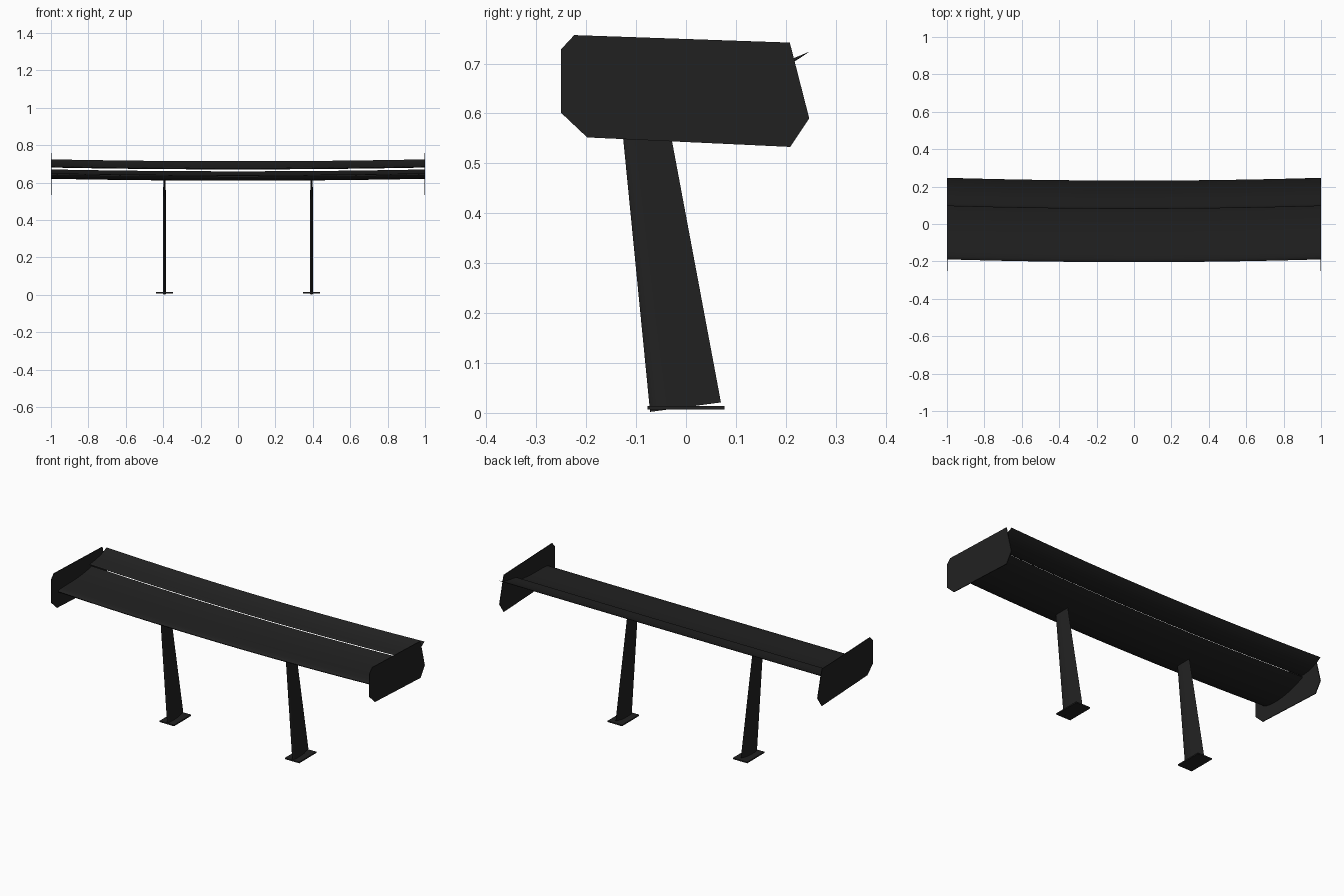
import bpy, bmesh, math

if "Cube" in bpy.data.objects:
    bpy.data.objects.remove(bpy.data.objects["Cube"])

def material(name, v):
    m = bpy.data.materials.new(name)
    m.diffuse_color = (v, v, v, 1)
    m.use_nodes = True
    m.node_tree.nodes["Principled BSDF"].inputs["Base Color"].default_value = m.diffuse_color
    return m

CARBON = material("carbon black", 0.0155)

def finish(name, bm, smooth=False):
    bmesh.ops.recalc_face_normals(bm, faces=bm.faces)
    me = bpy.data.meshes.new(name)
    bm.to_mesh(me)
    bm.free()
    me.materials.append(CARBON)
    ob = bpy.data.objects.new(name, me)
    bpy.context.collection.objects.link(ob)
    if smooth:
        bpy.ops.object.select_all(action='DESELECT')
        ob.select_set(True)
        bpy.context.view_layer.objects.active = ob
        bpy.ops.object.shade_smooth_by_angle(angle=math.radians(40))
    return ob

def loft(name, rings, smooth=True):
    """Skin a list of equal closed rings and cap both ends."""
    bm = bmesh.new()
    vs = [[bm.verts.new(p) for p in r] for r in rings]
    n = len(rings[0])
    for a, b in zip(vs, vs[1:]):
        for i in range(n):
            j = (i + 1) % n
            bm.faces.new((a[i], a[j], b[j], b[i]))
    bm.faces.new(vs[0])
    bm.faces.new(vs[-1])
    return finish(name, bm, smooth)

def half_thickness(t):
    return 5 * (0.2969 * math.sqrt(t) - 0.126 * t - 0.3516 * t**2 + 0.2843 * t**3 - 0.1015 * t**4)

def airfoil(a, b, c, thick, n=14):
    """Closed section around the quadratic camber curve a-b-c in (y, z)."""
    upper, lower = [], []
    for i in range(n + 1):
        t = (1 - math.cos(math.pi * i / n)) / 2
        p = [(1-t)**2 * a[k] + 2*t*(1-t) * b[k] + t*t * c[k] for k in (0, 1)]
        d = [(1-t) * (b[k]-a[k]) + t * (c[k]-b[k]) for k in (0, 1)]
        l = math.hypot(*d)
        h = half_thickness(t) * thick
        upper.append((p[0] - d[1]/l*h, p[1] + d[0]/l*h))
        lower.append((p[0] + d[1]/l*h, p[1] - d[0]/l*h))
    return upper + lower[-1:0:-1]

def wing(name, section):
    # The span bows backwards and upwards towards the tips
    rings = []
    for i in range(21):
        x = -0.998 + 1.996 * i / 20
        rings.append([(x, y + 0.015 * x * x, z + 0.01 * x * x) for y, z in section])
    return loft(name, rings)

# Main plane and slotted flap
wing("main_plane", airfoil((-0.204, 0.631), (-0.05, 0.611), (0.098, 0.660), 0.030))
wing("flap", airfoil((0.081, 0.675), (0.165, 0.674), (0.232, 0.714), 0.012))

# End plates
outline = [(-0.25, 0.601), (-0.25, 0.729), (-0.224, 0.757), (0.208, 0.742),
           (0.247, 0.59), (0.209, 0.533), (-0.198, 0.552)]
for side, s in (("left", -1), ("right", 1)):
    loft("end_plate_" + side, [[(s * x, y, z) for y, z in outline] for x in (0.996, 1.0)], False)

# Streamlined pylons on flat feet
for side, s in (("left", -1), ("right", 1)):
    cx = s * 0.393
    rings = []
    for front, rear, thick in (((-0.072, 0.002), (0.07, 0.021), 0.018),
                               ((-0.133, 0.622), (-0.044, 0.630), 0.013)):
        ring = []
        for u, w in airfoil((0, 0), (0.5, 0), (1, 0), 1.0, 10):
            ring.append((cx + w * thick, front[0] + u * (rear[0] - front[0]),
                         front[1] + u * (rear[1] - front[1])))
        rings.append(ring)
    loft("pylon_" + side, rings)
    foot = [(-0.045, -0.077), (0.045, -0.077), (0.045, 0.077), (-0.045, 0.077)]
    loft("foot_" + side, [[(cx + x, y, z) for x, y in foot] for z in (0.007, 0.014)], False)
